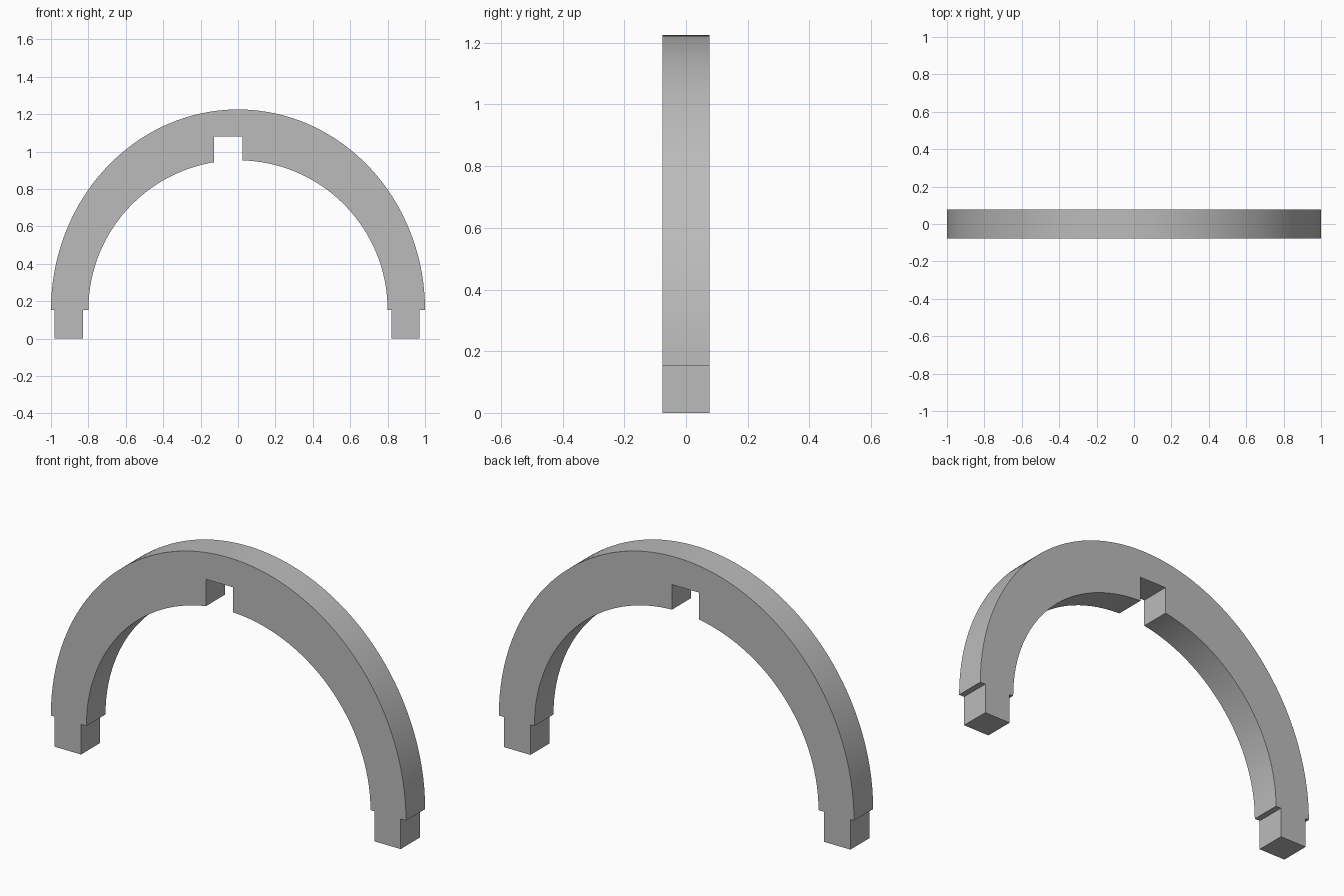
import bpy
import bmesh
from math import sin, cos, pi, sqrt, radians

cube = bpy.data.objects.get("Cube")
if cube:
    bpy.data.objects.remove(cube, do_unlink=True)

HALF_DEPTH = 0.077
SPRING_Z = 0.153              # height where the arch meets its feet
OUTER = (1.0, 1.072)          # outer half width and rise
INNER = 0.8                   # inner radius
NOTCH = (-0.127, 0.025, 1.08)  # left, right, ceiling
STEPS = 64

grey = bpy.data.materials.new("plain grey")
grey.use_nodes = True
colour = (0.5, 0.5, 0.5, 1)
grey.diffuse_color = colour
grey.node_tree.nodes["Principled BSDF"].inputs["Base Color"].default_value = colour


def inner_z(x):
    return SPRING_Z + sqrt(INNER ** 2 - x ** 2)


# Outer curve, from right end to left end
angles = [pi * i / STEPS for i in range(STEPS + 1)]
outline = [(OUTER[0] * cos(a), SPRING_Z + OUTER[1] * sin(a)) for a in angles]

# Left foot
outline += [(-0.98, SPRING_Z), (-0.98, 0), (-0.83, 0), (-0.83, SPRING_Z)]

# Inner curve back to the right, interrupted by the off-centre notch
left, right, ceiling = NOTCH
inner = [(INNER * cos(a), SPRING_Z + INNER * sin(a)) for a in reversed(angles)]
outline += [p for p in inner if p[0] < left - 0.005]
outline += [(left, inner_z(left)), (left, ceiling), (right, ceiling), (right, inner_z(right))]
outline += [p for p in inner if p[0] > right + 0.005]

# Right foot
outline += [(0.822, SPRING_Z), (0.822, 0), (0.97, 0), (0.97, SPRING_Z)]

# Extrude the outline through the depth
bm = bmesh.new()
face = bm.faces.new([bm.verts.new((x, -HALF_DEPTH, z)) for x, z in outline])
extruded = bmesh.ops.extrude_face_region(bm, geom=[face])["geom"]
verts = [v for v in extruded if isinstance(v, bmesh.types.BMVert)]
bmesh.ops.translate(bm, verts=verts, vec=(0, 2 * HALF_DEPTH, 0))
bmesh.ops.recalc_face_normals(bm, faces=bm.faces)
mesh = bpy.data.meshes.new("arch")
bm.to_mesh(mesh)
bm.free()
mesh.materials.append(grey)

arch = bpy.data.objects.new("arch", mesh)
bpy.context.collection.objects.link(arch)
bpy.context.view_layer.objects.active = arch
arch.select_set(True)
bpy.ops.object.shade_smooth_by_angle(angle=radians(30))
